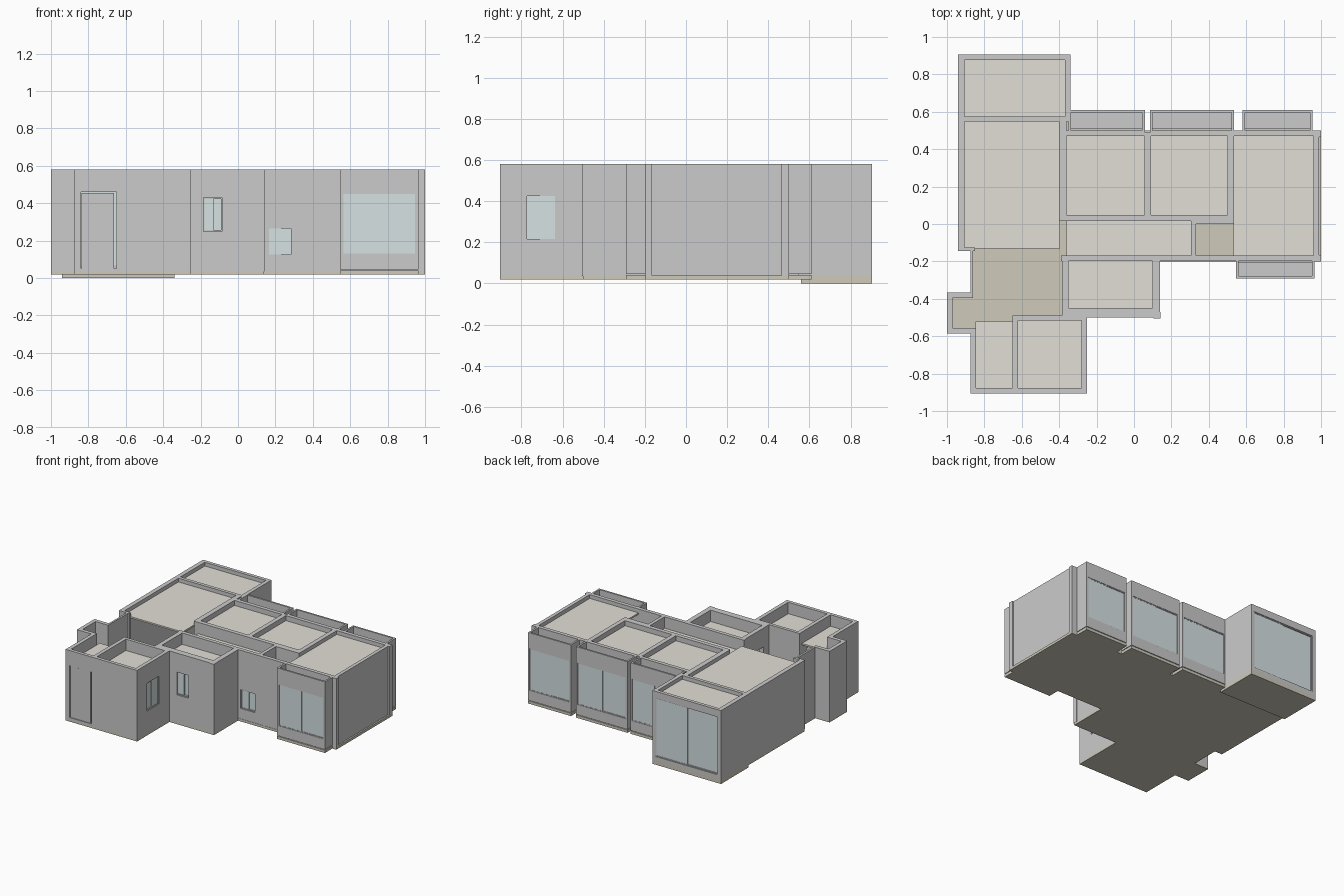
import bpy, bmesh
from mathutils import Matrix, Vector

if "Cube" in bpy.data.objects:
    bpy.data.objects.remove(bpy.data.objects["Cube"])

TOP, BASE = 0.58, 0.035


def material(name, rgb):
    m = bpy.data.materials.new(name)
    m.diffuse_color = (*rgb, 1)
    m.use_nodes = True
    m.node_tree.nodes["Principled BSDF"].inputs["Base Color"].default_value = m.diffuse_color
    return m


beige = material("ceiling_beige", (0.76, 0.74, 0.67))
tan = material("slab_tan", (0.62, 0.59, 0.50))
glass_blue = material("glass_blue", (0.68, 0.76, 0.77))


def boxes(name, items, mat=None):
    """One object from boxes given as (x0, y0, z0, x1, y1, z1)."""
    bm = bmesh.new()
    for b in items:
        lo, hi = Vector(b[:3]), Vector(b[3:])
        bmesh.ops.create_cube(bm, size=1, matrix=Matrix.Translation((lo + hi) / 2)
                              @ Matrix.Diagonal((*(hi - lo), 1)))
    me = bpy.data.meshes.new(name)
    bm.to_mesh(me)
    bm.free()
    ob = bpy.data.objects.new(name, me)
    bpy.context.collection.objects.link(ob)
    if mat:
        me.materials.append(mat)
    return ob


def wall(name, x0, y0, x1, y1, hole=None, fill=None, base=BASE):
    """Straight wall; hole = (start, end, z0, z1) along its length."""
    along_x = x1 - x0 > y1 - y0

    def part(a, b, z0, z1, c0=0.0, c1=1.0):
        if along_x:
            return (a, y0 + (y1 - y0) * c0, z0, b, y0 + (y1 - y0) * c1, z1)
        return (x0 + (x1 - x0) * c0, a, z0, x0 + (x1 - x0) * c1, b, z1)

    s, e = (x0, x1) if along_x else (y0, y1)
    if not hole:
        boxes(name, [part(s, e, base, TOP)])
        return
    a, b, z0, z1 = hole
    parts = [part(s, a, base, TOP), part(b, e, base, TOP), part(a, b, z1, TOP)]
    if z0 > base + 0.002:
        parts.append(part(a, b, base, z0))
    boxes(name, parts)
    if fill == "glass":
        m, f = (a + b) / 2, 0.006
        boxes(name + "_frame", [part(a, a + f, z0, z1, .2, .8), part(b - f, b, z0, z1, .2, .8),
                                part(a + f, b - f, z0, z0 + f, .2, .8),
                                part(a + f, b - f, z1 - f, z1, .2, .8)])
        # two overlapping sliding panes
        boxes(name + "_panes", [part(a + f, m + 0.004, z0 + f, z1 - f, .3, .48),
                                part(m - 0.004, b - f, z0 + f, z1 - f, .52, .7)], glass_blue)
    elif fill == "door":
        boxes(name + "_leaf", [part(a + 0.004, b - 0.012, z0, z1 - 0.004, .25, .75)])


# Floor slab following the plan outline
outline = [(-.94, .56), (-.34, .56), (-.34, .5), (1, .5), (1, -.2), (.14, -.2), (.14, -.5),
           (-.25, -.5), (-.25, -.905), (-.875, -.905), (-.875, -.585), (-1, -.585), (-1, -.365),
           (-.875, -.365), (-.875, -.14), (-.94, -.14)]
bm = bmesh.new()
face = bm.faces.new([bm.verts.new((x, y, .018)) for x, y in outline])
ext = bmesh.ops.extrude_face_region(bm, geom=[face])
bmesh.ops.translate(bm, vec=(0, 0, .02),
                    verts=[v for v in ext["geom"] if isinstance(v, bmesh.types.BMVert)])
bmesh.ops.recalc_face_normals(bm, faces=bm.faces)
me = bpy.data.meshes.new("floor_slab")
bm.to_mesh(me)
bm.free()
me.materials.append(tan)
bpy.context.collection.objects.link(bpy.data.objects.new("floor_slab", me))
boxes("balcony_slab", [(-.94, .56, 0, -.34, .905, .036)], tan)

# Outer walls
wall("balcony_back_wall", -.94, .878, -.34, .905, (-.91, -.365, .065, .525), "glass")
wall("balcony_right_wall", -.37, .56, -.34, .88)
wall("left_wall", -.94, -.14, -.905, .88)
wall("left_return", -.94, -.145, -.85, -.125)
wall("hall_left_wall", -.875, -.37, -.86, -.13)
wall("niche_back_side", -1, -.395, -.86, -.365)
wall("niche_left_wall", -1, -.57, -.97, -.38)
wall("niche_front_side", -1, -.585, -.845, -.555)
wall("entry_left_wall", -.875, -.905, -.845, -.555)
wall("entry_front_wall", -.86, -.905, -.25, -.878, (-.84, -.65, .05, .46), "door")
wall("bath_right_wall", -.28, -.89, -.25, -.5, (-.78, -.63, .21, .43), "glass")
wall("kitchen_front_wall", -.38, -.5, .14, -.45, (-.185, -.085, .25, .43), "glass")
wall("kitchen_right_wall", .1, -.47, .14, -.18)
wall("corridor_front_wall", -.39, -.198, .54, -.168, (.16, .29, .12, .27), "glass")
wall("master_front_wall", .54, -.198, .98, -.168, (.565, .945, .13, .45))
wall("right_wall", .96, -.18, .988, .49)
boxes("corner_posts", [(.965, .465, BASE, 1, .5, TOP), (.965, -.2, BASE, 1, -.165, TOP),
                       (.105, -.505, BASE, .142, -.47, TOP)])

# Inner walls
wall("living_back_wall", -.93, .548, -.34, .575, (-.85, -.45, .04, .46))
wall("living_right_wall", -.4, .02, -.36, .57)
wall("bedroom_divider", .055, .03, .09, .49)
wall("master_left_wall", .5, .0, .535, .49)
wall("bedroom_front_wall", -.39, .015, .33, .048, (-.08, .04, .04, .43))
wall("bedroom_front_wall_end", .33, 0, .52, .048, (.36, .47, .04, .43))
wall("corridor_end_wall", .305, -.18, .332, .02, (-.15, -.01, .04, .48))
wall("kitchen_left_wall", -.385, -.5, -.35, -.17, (-.42, -.26, .04, .43))
wall("bath_left_wall", -.65, -.89, -.62, -.5, (-.72, -.58, .04, .43))
wall("bath_back_wall", -.65, -.515, -.25, -.49)


# Bay windows: y_in touches the house, y_out is the window plane
def bay(name, x0, x1, y_in, y_out):
    t = 0.014
    lo, hi = min(y_in, y_out), max(y_in, y_out)
    front = (lo, lo + t) if y_out < y_in else (hi - t, hi)
    wall(name + "_front", x0, front[0], x1, front[1],
         (x0 + .012, x1 - .012, .125, .455), "glass", base=.045)
    boxes(name + "_box", [(x0, lo, .045, x0 + t, hi, TOP), (x1 - t, lo, .045, x1, hi, TOP),
                          (x0 + t, lo + t, .455, x1 - t, hi - t, .50),
                          (x0 + t, lo + t, .045, x1 - t, hi - t, .125)])
    boxes(name + "_slab", [(x0, lo, .018, x1, hi, .04)], tan)


bays = [("left_bay", -.35, .058), ("middle_bay", .085, .535), ("right_bay", .58, .955)]
for n, x0, x1 in bays:
    bay(n, x0, x1, .495, .61)
    a, b = max(x0, -.36), x1
    wall(n + "_room_wall", a, .47, b, .5, (a + .02, b - .04, .125, .455))
boxes("bay_gap_walls", [(-.4, .47, BASE, -.35, .5, TOP), (.53, .47, BASE, .58, .5, TOP),
                        (.95, .47, BASE, .97, .5, TOP)])
bay("front_bay", .545, .965, -.19, -.292)

# Ceilings, set below the wall tops
ceilings = [("balcony", -.91, .575, -.365, .88, .55), ("living", -.91, -.13, -.395, .55, .55),
            ("left_bedroom", -.362, .045, .057, .472, .54), ("right_bedroom", .088, .045, .502, .472, .54),
            ("master", .533, -.17, .962, .472, .55), ("corridor", -.36, -.17, .307, .018, .49),
            ("kitchen", -.352, -.452, .102, -.196, .49), ("bath", -.622, -.88, -.278, -.513, .49),
            ("entry", -.847, -.88, -.648, -.52, .49)]
for n, x0, y0, x1, y1, z in ceilings:
    boxes(n + "_ceiling", [(x0, y0, z - .012, x1, y1, z)], beige)
